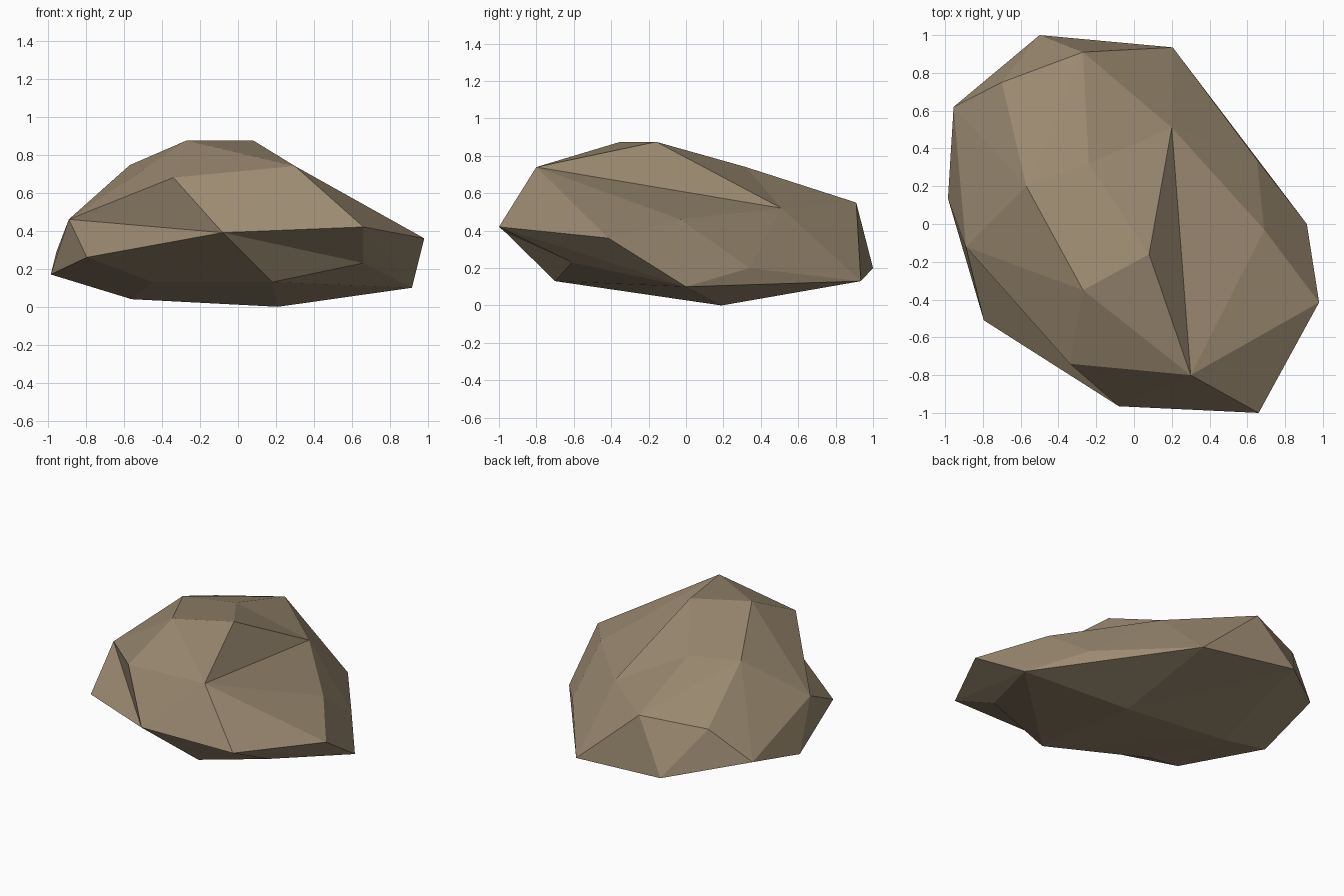
import bpy, bmesh

if "Cube" in bpy.data.objects:
    bpy.data.objects.remove(bpy.data.objects["Cube"])

# Corner points of the boulder, keyed by letter
P = dict(
    # crown
    N=(.30, -.80, .74), O=(.08, -.16, .875), P=(-.27, -.35, .875),
    Q=(-.57, .20, .745), T=(-.24, .32, .74), R=(.20, .51, .52),
    I=(-.34, -.74, .68), S=(.69, -.03, .46), C=(-.27, .91, .55),
    D=(-.70, .75, .505), G=(-.89, -.12, .46),
    # rim
    A=(-.50, 1.0, .20), B=(.205, .935, .13), U=(.65, .34, .20),
    M=(.915, 0, .10), L=(.98, -.415, .36), K=(.66, -1.0, .42),
    J=(-.08, -.965, .39), H=(-.795, -.51, .26), F=(-.985, .135, .17),
    E=(-.955, .62, .29),
    # underside
    V=(-.56, .23, .04), W=(-.45, -.37, .13), X=(.18, -.70, .13),
    Y=(.66, -.61, .23), Z=(.21, .19, 0),
)

# Facets as triangle fans: hub letter, then the corners around it
FANS = ["NIJKLSROPI", "URSMBR", "CABRTQDA", "TROPQ", "GIPQEFHJI",
        "EQDAVF", "ZABMXVA", "JHWXYK", "MXYKLS", "VXWHF"]

bm = bmesh.new()
v = {k: bm.verts.new(co) for k, co in P.items()}
for hub, *ring in FANS:
    for a, b in zip(ring, ring[1:]):
        bm.faces.new((v[hub], v[a], v[b]))
bmesh.ops.recalc_face_normals(bm, faces=bm.faces[:])

mesh = bpy.data.meshes.new("boulder")
bm.to_mesh(mesh)
bm.free()

# Single brown stone colour, flat facets
stone = bpy.data.materials.new("brown stone")
stone.diffuse_color = (.33, .255, .165, 1)
stone.use_nodes = True
stone.node_tree.nodes["Principled BSDF"].inputs["Base Color"].default_value = stone.diffuse_color
mesh.materials.append(stone)
boulder = bpy.data.objects.new("boulder", mesh)
bpy.context.collection.objects.link(boulder)
